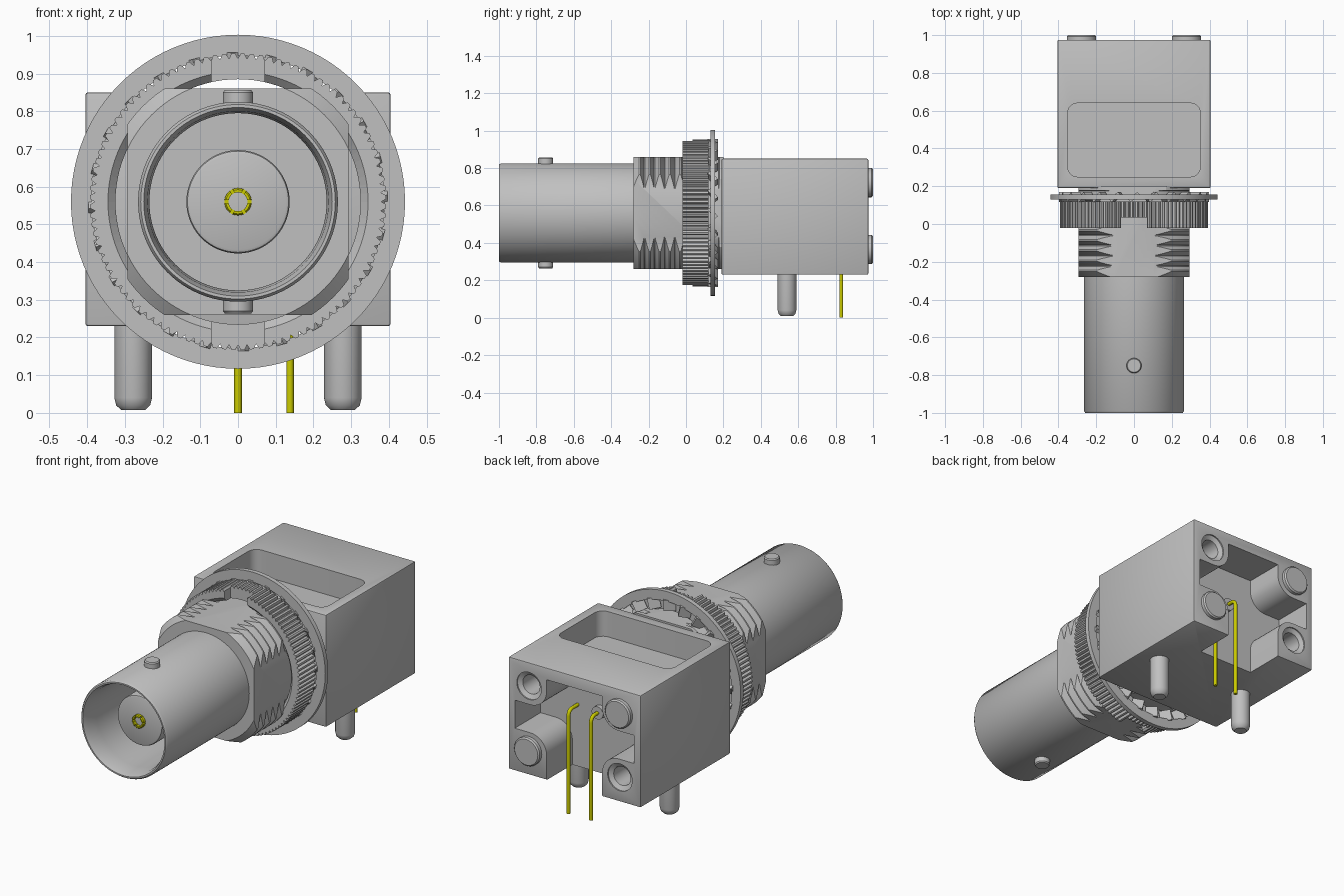
import bpy, bmesh
from math import sin, cos, pi, radians
from mathutils import Matrix, Vector

if "Cube" in bpy.data.objects:
    bpy.data.objects.remove(bpy.data.objects["Cube"], do_unlink=True)

AXIS_Z = 0.56  # height of the connector axis


def material(name, color):
    m = bpy.data.materials.new(name)
    m.use_nodes = True
    m.diffuse_color = color
    m.node_tree.nodes["Principled BSDF"].inputs["Base Color"].default_value = color
    return m


grey = material("metal grey", (0.53, 0.53, 0.53, 1))
yellow = material("contact yellow", (0.6, 0.6, 0.0, 1))


def finish(name, bm, mat=grey):
    bmesh.ops.recalc_face_normals(bm, faces=bm.faces)
    me = bpy.data.meshes.new(name)
    bm.to_mesh(me)
    bm.free()
    me.materials.append(mat)
    ob = bpy.data.objects.new(name, me)
    bpy.context.collection.objects.link(ob)
    return ob


def bake(ob):
    """Replace the object's mesh with its modified result."""
    bpy.context.view_layer.update()
    dg = bpy.context.evaluated_depsgraph_get()
    me = bpy.data.meshes.new_from_object(ob.evaluated_get(dg))
    ob.modifiers.clear()
    ob.data = me


def boolean(ob, cutter, op="DIFFERENCE"):
    mod = ob.modifiers.new("cut", "BOOLEAN")
    mod.operation, mod.object, mod.solver = op, cutter, "EXACT"
    bake(ob)
    bpy.data.objects.remove(cutter, do_unlink=True)


def smooth(ob, angle=35):
    bpy.ops.object.select_all(action="DESELECT")
    ob.select_set(True)
    bpy.context.view_layer.objects.active = ob
    bpy.ops.object.shade_smooth_by_angle(angle=radians(angle))


def lathe(name, profile, x=0, y=0, z=AXIS_Z, along_y=True, mat=grey, steps=96, closed=False):
    """Spin (radius, distance) points about the y axis, or about z."""
    bm = bmesh.new()
    vs = [bm.verts.new((r, 0, h)) for r, h in profile]
    pairs = list(zip(vs, vs[1:])) + ([(vs[-1], vs[0])] if closed else [])
    es = [bm.edges.new(p) for p in pairs]
    bmesh.ops.spin(bm, geom=vs + es, cent=(0, 0, 0), axis=(0, 0, 1), angle=2 * pi, steps=steps, use_merge=True)
    bmesh.ops.remove_doubles(bm, verts=bm.verts, dist=1e-5)
    turn = Matrix.Rotation(-pi / 2 if along_y else 0, 4, "X")
    bmesh.ops.transform(bm, matrix=Matrix.Translation((x, y, z)) @ turn, verts=bm.verts)
    return finish(name, bm, mat)


def box(name, lo, hi, bevel=0, vertical_only=False):
    lo, hi = Vector(lo), Vector(hi)
    bm = bmesh.new()
    bmesh.ops.create_cube(bm, size=1)
    for v in bm.verts:
        v.co = (lo + hi) / 2 + v.co * (hi - lo)
    if bevel:
        es = [e for e in bm.edges if not vertical_only or abs(e.verts[0].co.z - e.verts[1].co.z) > 1e-4]
        bmesh.ops.bevel(bm, geom=es, offset=bevel, segments=6 if vertical_only else 2, affect="EDGES", profile=0.5)
    return finish(name, bm)


def prism(name, pts, y0, y1):
    """Extrude an outline of (x, z) points along y."""
    bm = bmesh.new()
    f = bm.faces.new([bm.verts.new((x, y0, z)) for x, z in pts])
    ext = bmesh.ops.extrude_face_region(bm, geom=[f])
    bmesh.ops.translate(bm, vec=(0, y1 - y0, 0), verts=[g for g in ext["geom"] if isinstance(g, bmesh.types.BMVert)])
    return finish(name, bm)


# Barrel with open socket
barrel = lathe("barrel", [(0, -0.27), (0.265, -0.27), (0.265, -0.99), (0.258, -1), (0.25, -1),
                          (0.24, -0.97), (0.235, -0.9), (0.235, -0.45), (0, -0.45)])
smooth(barrel)
dielectric = lathe("dielectric", [(0, -0.44), (0.137, -0.44), (0.137, -0.85), (0.134, -0.857), (0.127, -0.86), (0, -0.86)])
smooth(dielectric)

# Slotted centre contact
contact = lathe("centre_contact", [(0.036, -0.85), (0.036, -0.875), (0.032, -0.88), (0.025, -0.88), (0.025, -0.85)],
                mat=yellow, steps=48, closed=True)
for i in range(3):
    slot = box("slot_cutter", (-0.05, -0.9, -0.004), (0.05, -0.862, 0.004))
    slot.matrix_world = Matrix.Translation((0, 0, AXIS_Z)) @ Matrix.Rotation(i * pi / 3, 4, "Y")
    boolean(contact, slot)
smooth(contact)

# Bayonet lugs, above and below the barrel
for side, label in ((1, "upper"), (-1, "lower")):
    lug = lathe(label + "_lug", [(0, side * 0.24), (0.04, side * 0.24), (0.04, side * 0.29),
                                 (0.035, side * 0.296), (0, side * 0.296)], y=-0.75, along_y=False, steps=32)
    smooth(lug)

# Threaded body trimmed by four flats
pitch = 0.054
thread = [(0, -0.28), (0.325, -0.28)]
for i in range(8):
    y = -0.27 + i * pitch
    thread += [(0.358, y + 0.018), (0.358, y + 0.026), (0.32, y + 0.046), (0.32, y + 0.05)]
thread += [(0.32, 0.175), (0.345, 0.178), (0.345, 0.2), (0, 0.2)]
body = lathe("threaded_body", thread)
boolean(body, box("flat_cutter", (-0.293, -0.5, AXIS_Z - 0.3), (0.293, 0.5, AXIS_Z + 0.3)), "INTERSECT")
smooth(body, 25)

# Knurled nut with two spanner notches
teeth = 100
outline = []
for i in range(teeth):
    for r, t in ((0.38, 0), (0.393, 0.3), (0.393, 0.7), (0.38, 0.99)):
        a = 2 * pi * (i + t) / teeth
        outline.append((r * sin(a), AXIS_Z + r * cos(a)))
nut = prism("knurled_nut", outline, -0.02, 0.12)
boolean(nut, lathe("bore_cutter", [(0, -0.1), (0.345, -0.1), (0.345, -0.02), (0.325, 0.0), (0.325, 0.2), (0, 0.2)]))
for side in (1, -1):
    z = sorted((AXIS_Z + side * 0.28, AXIS_Z + side * 0.5))
    boolean(nut, box("notch_cutter", (-0.07, -0.1, z[0]), (0.07, 0.035, z[1])))

# Lock washer with twisted inner teeth
washer = lathe("washer_ring", [(0.388, 0.13), (0.443, 0.13), (0.443, 0.155), (0.388, 0.155)], closed=True)
smooth(washer)
bm = bmesh.new()
for i in range(24):
    place = (Matrix.Translation((0, 0.143, AXIS_Z)) @ Matrix.Rotation(i * pi / 12, 4, "Y")
             @ Matrix.Translation((0, 0, 0.367)) @ Matrix.Rotation(radians(38), 4, "Z")
             @ Matrix.Diagonal((0.062, 0.02, 0.058, 1)))
    bmesh.ops.create_cube(bm, size=1, matrix=place)
finish("washer_teeth", bm)

# Housing with top pocket and rear cavity
housing = box("housing", (-0.405, 0.19, 0.23), (0.405, 0.975, 0.85), 0.007)
boolean(housing, box("pocket_cutter", (-0.35, 0.25, 0.71), (0.35, 0.64, 0.95), 0.05, True))


def arc(cx, cz, start, end, r=0.1, n=10):
    angles = [radians(start + (end - start) * i / n) for i in range(n + 1)]
    return [(cx + r * cos(a), cz + r * sin(a)) for a in angles]


half = ([(0.17, 0.1)] + arc(0.27, 0.365, 180, 90) + [(0.365, 0.465), (0.365, 0.62)]
        + arc(0.27, 0.72, 270, 180) + [(0.17, 0.785)])
cross = half + [(-x, z) for x, z in reversed(half)]
boolean(housing, prism("cavity_cutter", cross, 0.75, 1.1))

# Rear corners: two pegs and two sockets, placed diagonally
for x, z, peg in ((-0.278, 0.722, True), (0.278, 0.365, True), (0.278, 0.722, False), (-0.278, 0.365, False)):
    if peg:
        ob = lathe("upper_peg" if z > 0.5 else "lower_peg",
                   [(0, 0.95), (0.078, 0.95), (0.078, 0.993), (0.071, 1), (0, 1)], x=x, z=z, steps=40)
        smooth(ob)
    else:
        boolean(housing, lathe("socket_cutter", [(0, 0.83), (0.052, 0.83), (0.052, 0.955), (0.075, 0.968),
                                                 (0.075, 1.1), (0, 1.1)], x=x, z=z, steps=40))
smooth(housing, 30)

# Mounting legs
for x, label in ((0.278, "left"), (-0.278, "right")):
    leg = lathe(label + "_leg", [(0, 0.3), (0.05, 0.3), (0.05, 0.04), (0.045, 0.02), (0.032, 0.008), (0, 0.008)],
                x=x, y=0.54, z=0, along_y=False, steps=40)
    smooth(leg)

# Bent solder pins
for x, label in ((0, "centre"), (0.138, "side")):
    path = [(0.73, 0.57)] + arc(0.8, 0.54, 90, 0, 0.03, 6) + [(0.83, 0)]
    cu = bpy.data.curves.new("pin_path", "CURVE")
    cu.dimensions = "3D"
    cu.bevel_depth, cu.bevel_resolution, cu.use_fill_caps = 0.01, 3, True
    sp = cu.splines.new("POLY")
    sp.points.add(len(path) - 1)
    for p, (y, z) in zip(sp.points, path):
        p.co = (x, y, z, 1)
    helper = bpy.data.objects.new("pin_helper", cu)
    bpy.context.collection.objects.link(helper)
    bpy.context.view_layer.update()
    me = bpy.data.meshes.new_from_object(helper.evaluated_get(bpy.context.evaluated_depsgraph_get()))
    bpy.data.objects.remove(helper, do_unlink=True)
    me.materials.clear()
    me.materials.append(yellow)
    pin = bpy.data.objects.new(label + "_pin", me)
    bpy.context.collection.objects.link(pin)
    smooth(pin, 40)
collar = lathe("pin_collar", [(0, 0.74), (0.035, 0.74), (0.035, 0.775), (0, 0.775)], z=0.57, steps=32)
smooth(collar)
